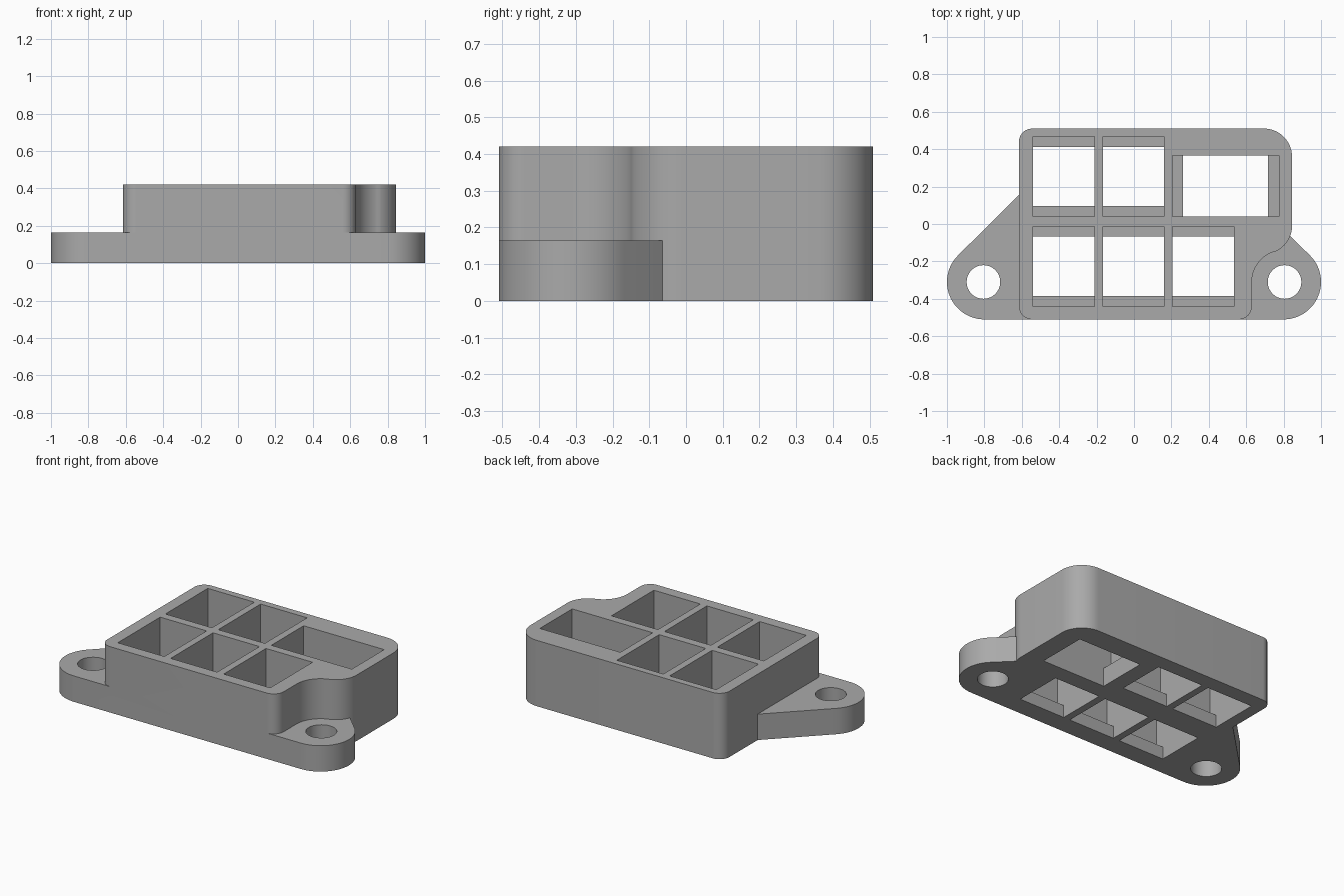
import bpy, bmesh, math
from mathutils import Vector

old = bpy.data.objects.get("Cube")
if old:
    bpy.data.objects.remove(old, do_unlink=True)

# Single plastic colour
grey = bpy.data.materials.new("grey plastic")
grey.use_nodes = True
colour = (0.4, 0.4, 0.4, 1)
grey.diffuse_color = colour
grey.node_tree.nodes["Principled BSDF"].inputs["Base Color"].default_value = colour


def arc(cx, cy, r, start, end, steps=16):
    """Points on an arc, angles in degrees."""
    angles = [math.radians(start + (end - start) * i / steps) for i in range(steps + 1)]
    return [(cx + r * math.cos(a), cy + r * math.sin(a)) for a in angles]


def prism(name, outline, z0, z1):
    """Solid made by extruding a closed outline upward."""
    bm = bmesh.new()
    base = bm.faces.new([bm.verts.new((x, y, z0)) for x, y in outline])
    top = bmesh.ops.extrude_face_region(bm, geom=[base])["geom"]
    bmesh.ops.translate(bm, vec=Vector((0, 0, z1 - z0)),
                        verts=[v for v in top if isinstance(v, bmesh.types.BMVert)])
    bmesh.ops.recalc_face_normals(bm, faces=bm.faces)
    mesh = bpy.data.meshes.new(name)
    bm.to_mesh(mesh)
    bm.free()
    mesh.materials.append(grey)
    obj = bpy.data.objects.new(name, mesh)
    bpy.context.collection.objects.link(obj)
    return obj


def combine(target, tool, operation):
    """Apply a boolean and remove the tool."""
    mod = target.modifiers.new(operation, 'BOOLEAN')
    mod.operation, mod.solver, mod.object = operation, 'EXACT', tool
    bpy.context.view_layer.objects.active = target
    bpy.ops.object.modifier_apply(modifier=mod.name)
    bpy.data.objects.remove(tool, do_unlink=True)


def cut_box(x0, x1, y0, y1, z0):
    outline = [(x0, y0), (x1, y0), (x1, y1), (x0, y1)]
    combine(body, prism("cutter", outline, z0, 1), 'DIFFERENCE')


HEIGHT, FLANGE, HOLE_X, HOLE_Y, EAR = 0.42, 0.165, 0.8, -0.31, 0.2

# Tall body, with one corner scooped around the right screw hole
meet = -math.degrees(math.atan2(0.3, HOLE_X - 0.695))
body_outline = (arc(-0.545, -0.44, 0.07, 180, 270) + arc(0.56, -0.44, 0.07, -90, 0)
                + arc(HOLE_X, HOLE_Y, 0.17, 180, 180 + meet)
                + arc(0.695, -0.01, 0.15, meet, 0)[1:]
                + arc(0.695, 0.36, 0.15, 0, 90) + arc(-0.545, 0.44, 0.07, 90, 180))
body = prism("holder_body", body_outline, 0, HEIGHT)

# Low mounting flange with a rounded ear at each end
flange_outline = (arc(-HOLE_X, HOLE_Y, EAR, 135, 270, 24) + arc(HOLE_X, HOLE_Y, EAR, -90, 45, 24)
                  + [(0.7, 0.07), (-0.5, 0.271)])
combine(body, prism("flange", flange_outline, 0, FLANGE), 'UNION')

# Screw holes
for side in (-1, 1):
    combine(body, prism("cutter", arc(side * HOLE_X - side * -0.005, HOLE_Y, 0.09, 0, 348.75, 31),
                        -0.1, 1), 'DIFFERENCE')

# Five small pockets, each with a ledge at the front and back
LEDGE = 0.08
for column, rows in ((-0.54, (-0.44, 0.04)), (-0.167, (-0.44, 0.04)), (0.207, (-0.44,))):
    for y in rows:
        cut_box(column, column + 0.328, y, y + 0.427, LEDGE)
        cut_box(column, column + 0.328, y + 0.055, y + 0.372, -0.1)

# Wide pocket with a ledge at each end
cut_box(0.207, 0.775, 0.04, 0.366, 0.12)
cut_box(0.262, 0.716, 0.04, 0.366, -0.1)

# Smooth curves, sharp edges
bpy.ops.object.select_all(action='DESELECT')
body.select_set(True)
bpy.context.view_layer.objects.active = body
bpy.ops.object.shade_smooth_by_angle(angle=math.radians(30))
